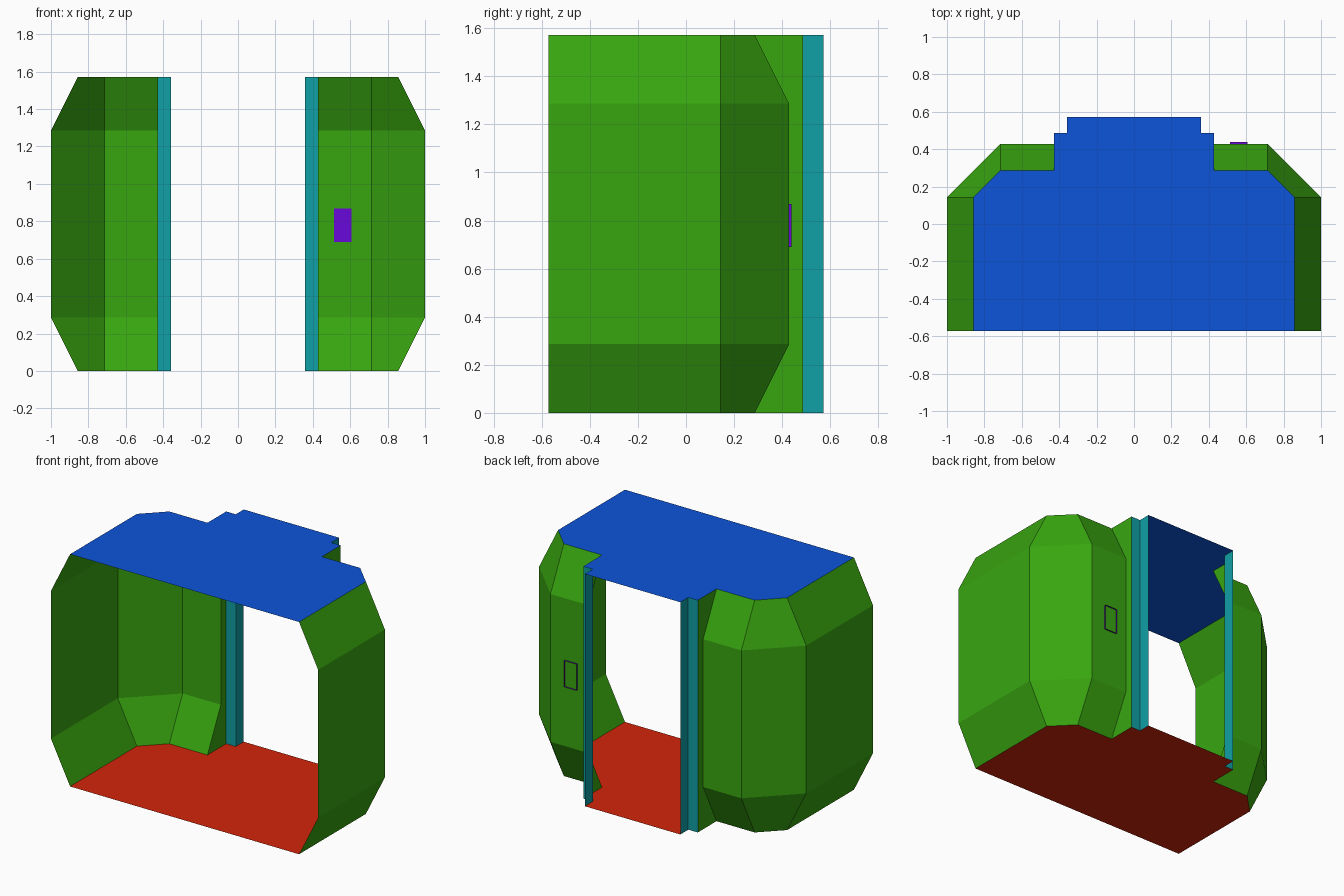
import bpy

if "Cube" in bpy.data.objects:
    bpy.data.objects.remove(bpy.data.objects["Cube"])

U = 1 / 7                      # grid module of the room
H = 11 * U                     # total height
BACK, FRONT = 4 * U, -4 * U
JAMB_X, JAMB_Y, DOOR_X = 3 * U, 0.486, 2.5 * U


def make(name, verts, faces, color, mirror=False):
    mesh = bpy.data.meshes.new(name)
    mesh.from_pydata(verts, [], faces)
    mesh.update()
    obj = bpy.data.objects.new(name, mesh)
    bpy.context.collection.objects.link(obj)
    mat = bpy.data.materials.new(name + "_paint")
    mat.diffuse_color = (*color, 1)
    mat.use_nodes = True
    mat.node_tree.nodes["Principled BSDF"].inputs["Base Color"].default_value = mat.diffuse_color
    mesh.materials.append(mat)
    if mirror:
        obj.modifiers.new("mirror", "MIRROR").use_mirror_merge = False
    return obj


def loft(rings):
    """Skin open point rows, facing the room interior."""
    n = len(rings[0])
    verts = [p for ring in rings for p in ring]
    faces = [(r * n + i, (r + 1) * n + i, (r + 1) * n + i + 1, r * n + i + 1)
             for r in range(len(rings) - 1) for i in range(n - 1)]
    return verts, faces


GREEN, TEAL = (0.04, 0.38, 0.005), (0.005, 0.35, 0.38)
RED, BLUE, PURPLE = (0.65, 0.018, 0.003), (0.004, 0.09, 0.7), (0.14, 0.003, 0.7)

# Plan outlines: narrow at floor and ceiling, wide at mid height
narrow = [(6 * U, FRONT), (6 * U, U), (5 * U, 2 * U), (JAMB_X, 2 * U)]
wide = [(7 * U, FRONT), (7 * U, U), (5 * U, 3 * U), (JAMB_X, 3 * U)]
levels = [(narrow, 0), (wide, 2 * U), (wide, 9 * U), (narrow, H)]

# Faceted side walls, plus the return beside the doorway
verts, faces = loft([[(x, y, z) for x, y in plan] for plan, z in levels])
verts += [(JAMB_X, JAMB_Y, H), (JAMB_X, JAMB_Y, 0)]
faces.append((3, 7, 11, 15, 16, 17))
make("side_walls", verts, faces, GREEN, mirror=True)

# Stepped door frame
step = [(JAMB_X, JAMB_Y), (DOOR_X, JAMB_Y), (DOOR_X, BACK)]
make("door_frame", *loft([[(x, y, z) for x, y in step] for z in (0, H)]),
     TEAL, mirror=True)

# Floor and ceiling share one outline
half = narrow + step
outline = half + [(-x, y) for x, y in reversed(half)]
order = list(range(len(outline)))
make("floor", [(x, y, 0) for x, y in outline], [order], RED)
make("ceiling", [(x, y, H) for x, y in outline], [order[::-1]], BLUE)

# Control panel on the right of the doorway, open at its back
x0, x1, y0, y1, z0, z1 = 0.512, 0.607, 0.426, 0.438, 0.69, 0.868
corners = [(x0, z0), (x1, z0), (x1, z1), (x0, z1)]
verts = [(x, y, z) for y in (y0, y1) for x, z in corners]
faces = [(0, 1, 2, 3)] + [(i, i + 4, (i + 1) % 4 + 4, (i + 1) % 4) for i in range(4)]
make("control_panel", verts, faces, PURPLE)
